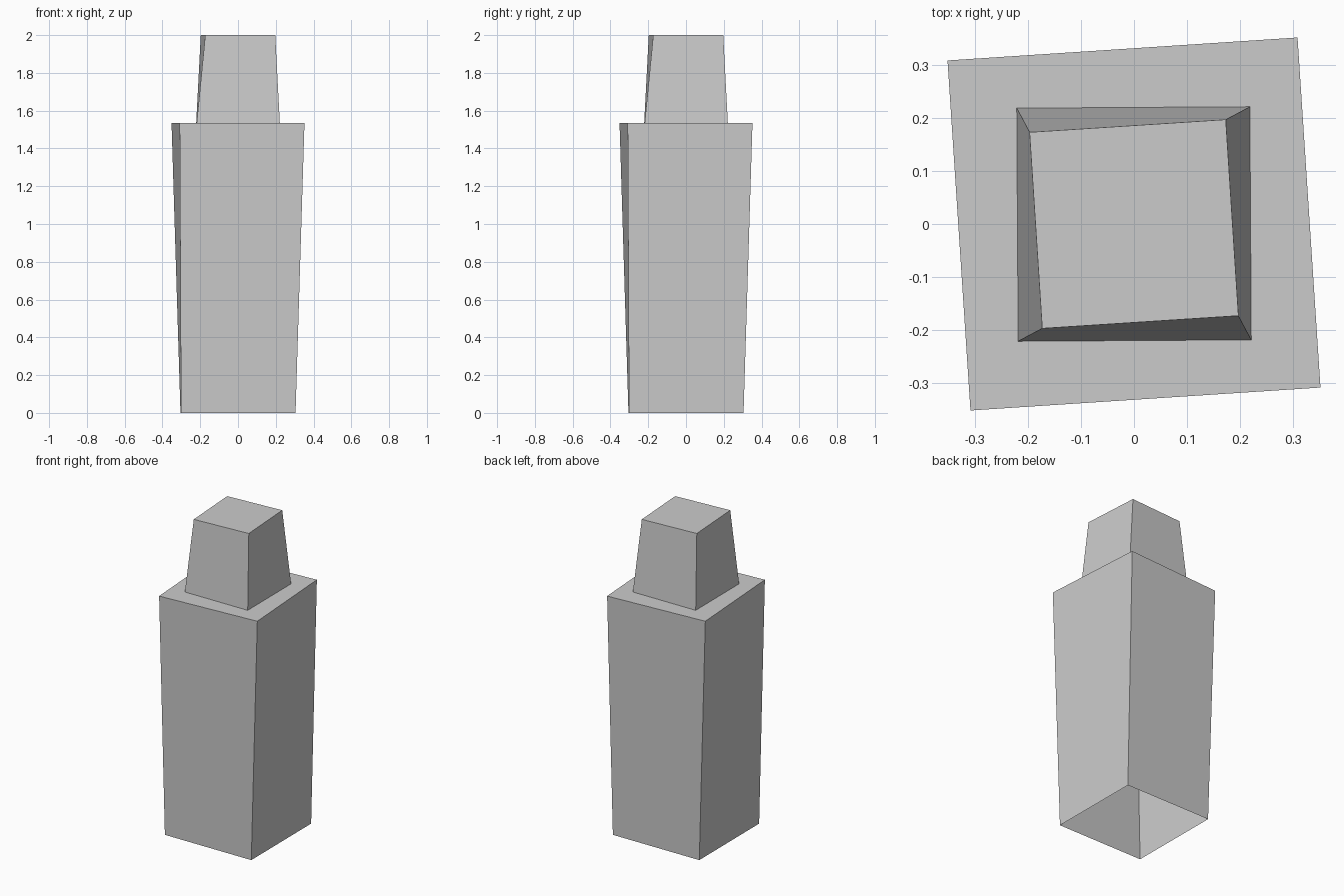
import bpy, math

if "Cube" in bpy.data.objects:
    bpy.data.objects.remove(bpy.data.objects["Cube"])


def twisted_block(name, z0, half0, turn0, z1, half1, turn1):
    """Tapered, slightly twisted square block, open underneath."""
    verts = []
    for z, half, turn in ((z0, half0, turn0), (z1, half1, turn1)):
        for i in range(4):
            a = math.radians(225 + 90 * i + turn)
            r = half * math.sqrt(2)
            verts.append((r * math.cos(a), r * math.sin(a), z))
    faces = [(i, (i + 1) % 4, (i + 1) % 4 + 4, i + 4) for i in range(4)]
    faces.append((4, 5, 6, 7))
    mesh = bpy.data.meshes.new(name)
    mesh.from_pydata(verts, [], faces)
    obj = bpy.data.objects.new(name, mesh)
    bpy.context.collection.objects.link(obj)
    return obj


# Tall lower body, widening upwards
twisted_block("body", 0.0, 0.303, 0.3, 1.535, 0.331, 3.75)

# Smaller cap block, narrowing upwards
twisted_block("cap", 1.535, 0.22, 0.35, 2.0, 0.1855, 3.7)
